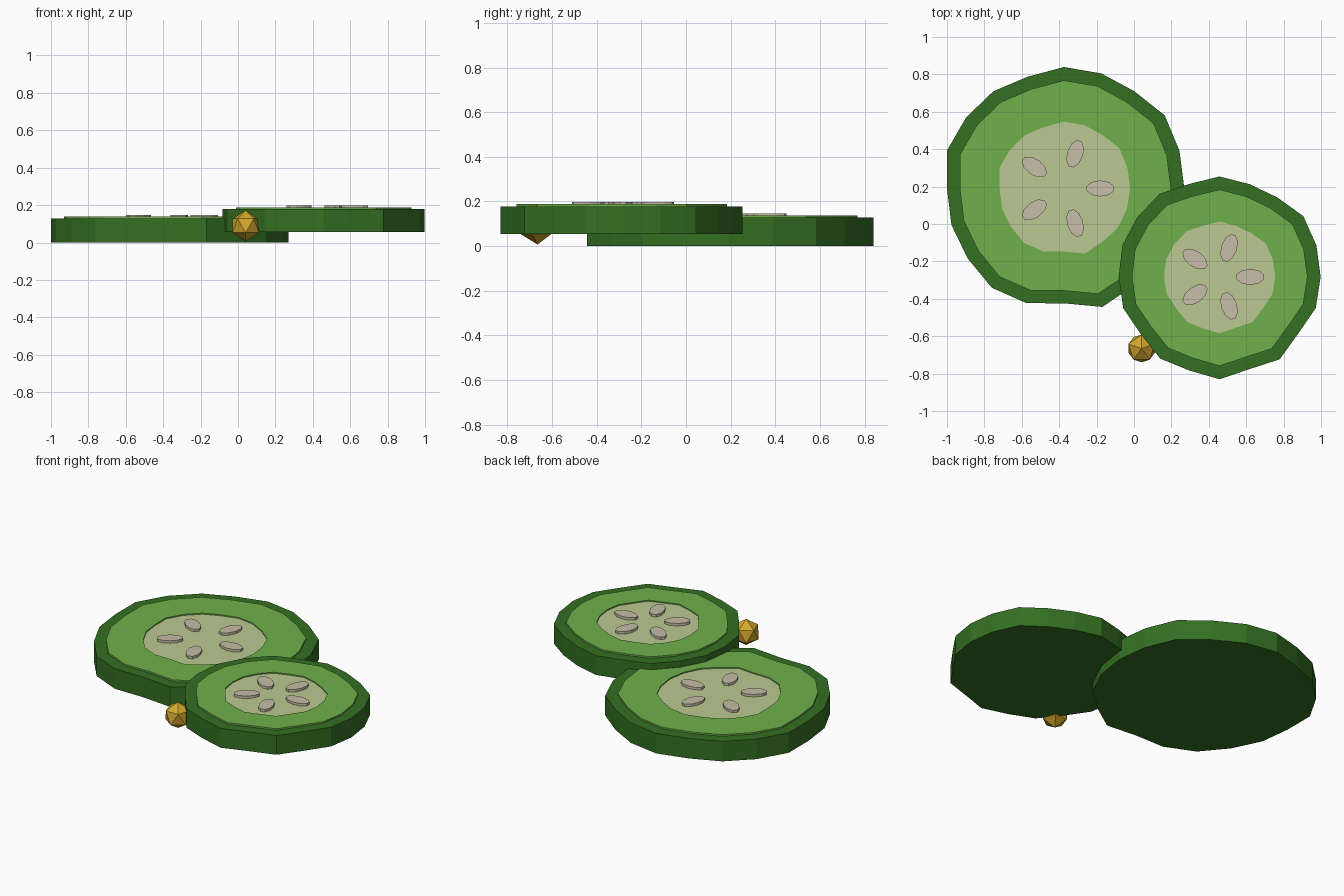
import bpy
import bmesh
from math import cos, sin, pi, tau
from mathutils import Matrix

default_cube = bpy.data.objects.get("Cube")
if default_cube:
    bpy.data.objects.remove(default_cube, do_unlink=True)


def make_material(name, red, green, blue):
    material = bpy.data.materials.new(name)
    material.use_nodes = True
    color = (red, green, blue, 1.0)
    material.diffuse_color = color
    material.node_tree.nodes["Principled BSDF"].inputs["Base Color"].default_value = color
    return material


dark_green = make_material("dark green rind", 0.034, 0.162, 0.016)
light_green = make_material("light green flesh", 0.159, 0.434, 0.07)
pale_green = make_material("pale green core", 0.497, 0.584, 0.287)
beige = make_material("beige seed", 0.578, 0.515, 0.392)
gold = make_material("gold", 0.66, 0.39, 0.026)


def finish(bm, name, material, location):
    """Turn a bmesh into a flat shaded object with one material."""
    bmesh.ops.recalc_face_normals(bm, faces=bm.faces[:])
    mesh = bpy.data.meshes.new(name)
    bm.to_mesh(mesh)
    bm.free()
    mesh.materials.append(material)
    obj = bpy.data.objects.new(name, mesh)
    obj.location = location
    bpy.context.scene.collection.objects.link(obj)
    return obj


def loft(name, material, location, radii, profile, closed=False):
    """Sweep a (scale, height) profile round an uneven outline."""
    bm = bmesh.new()
    count = len(radii)
    rings = []
    for scale, z in profile:
        rings.append([bm.verts.new((r * scale * cos(tau * i / count),
                                    r * scale * sin(tau * i / count), z))
                      for i, r in enumerate(radii)])
    pairs = list(zip(rings, rings[1:]))
    if closed:
        pairs.append((rings[-1], rings[0]))
    else:
        bm.faces.new(rings[0])
        bm.faces.new(rings[-1])
    for low, high in pairs:
        for i in range(count):
            j = (i + 1) % count
            bm.faces.new((low[i], low[j], high[j], high[i]))
    return finish(bm, name, material, location)


def make_seed(name, location, angle):
    """Flat oval seed pointing away from the slice centre."""
    bm = bmesh.new()
    bmesh.ops.create_cone(bm, cap_ends=True, segments=10, radius1=1, radius2=1, depth=1,
                          matrix=Matrix.Diagonal((0.077, 0.043, 0.022, 1)))
    seed = finish(bm, name, beige, location)
    seed.rotation_euler.z = angle


def make_slice(name, x, y, z, thickness, radii, flesh, core, seed_distance):
    place = (x, y, z)
    top = thickness
    raised = top + 0.01
    loft(name + "_rind", dark_green, place, radii, [(1, 0), (1, top)])
    # Raised flesh ring around a slightly sunken core
    loft(name + "_flesh", light_green, place, radii,
         [(core, top - 0.01), (flesh, top - 0.01), (flesh, raised), (core, raised)], closed=True)
    loft(name + "_core", pale_green, place, radii, [(core, top - 0.01), (core, top + 0.003)])
    for k in range(5):
        angle = tau * k / 5
        make_seed(f"{name}_seed_{k + 1}",
                  (x + seed_distance * cos(angle), y + seed_distance * sin(angle), z + top + 0.008),
                  angle)


# Uneven rim outlines, in thousandths
large_rim = [r / 1000 for r in (644, 650, 666, 642, 647, 649, 628, 642, 646, 657,
                                625, 632, 636, 656, 645, 614, 666, 640, 650, 645)]
small_rim = [r / 1000 for r in (540, 544, 553, 525, 521, 537, 523, 548, 544, 547,
                                540, 542, 521, 540, 526, 547, 518, 545, 518, 540)]

make_slice("large_slice", -0.375, 0.19, 0.0, 0.128, large_rim, 0.89, 0.55, 0.195)
make_slice("small_slice", 0.458, -0.283, 0.055, 0.123, small_rim, 0.87, 0.55, 0.163)

# Faceted gold bead beside the small slice
bead = bmesh.new()
bmesh.ops.create_icosphere(bead, subdivisions=1, radius=0.083,
                           matrix=Matrix.Rotation(pi / 10, 4, "Z"))
finish(bead, "gold_bead", gold, (0.041, -0.665, 0.09))
